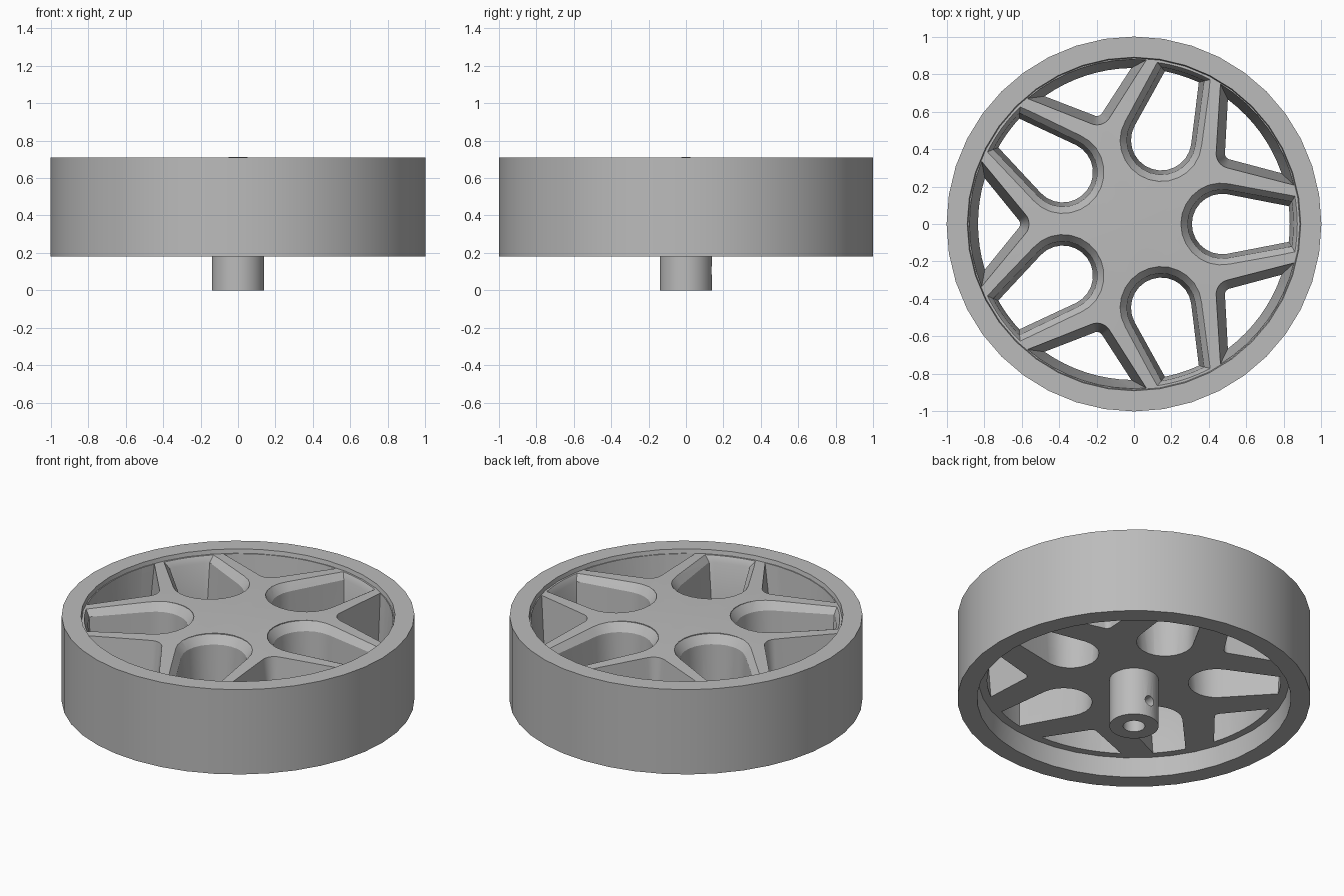
import bpy, bmesh
from math import sin, cos, pi, radians

if "Cube" in bpy.data.objects:
    bpy.data.objects.remove(bpy.data.objects["Cube"])

grey = bpy.data.materials.new("plain_grey")
grey.use_nodes = True
COLOUR = (0.5, 0.5, 0.5, 1)
grey.diffuse_color = COLOUR
grey.node_tree.nodes["Principled BSDF"].inputs["Base Color"].default_value = COLOUR


def finish(bm, name):
    bmesh.ops.recalc_face_normals(bm, faces=bm.faces)
    mesh = bpy.data.meshes.new(name)
    bm.to_mesh(mesh)
    bm.free()
    mesh.materials.append(grey)
    obj = bpy.data.objects.new(name, mesh)
    bpy.context.collection.objects.link(obj)
    return obj


def lathe(name, profile, steps):
    """Spin a closed (radius, height) profile about the z axis."""
    bm = bmesh.new()
    verts = [bm.verts.new((r, 0, z)) for r, z in profile]
    edges = [bm.edges.new((a, b)) for a, b in zip(verts, verts[1:])]
    if profile[0][0] > 0:
        edges.append(bm.edges.new((verts[-1], verts[0])))
    bmesh.ops.spin(bm, geom=verts + edges, cent=(0, 0, 0), axis=(0, 0, 1),
                   angle=2 * pi, steps=steps, use_merge=True)
    bmesh.ops.remove_doubles(bm, verts=bm.verts, dist=0.0005)
    return finish(bm, name)


def arc(cx, radius, start, end, steps):
    angles = [radians(start + (end - start) * i / steps) for i in range(steps + 1)]
    return [(cx + radius * cos(a), radius * sin(a)) for a in angles]


def pocket_outline(shape, t):
    """Rounded inner tip joined to a rim arc; t runs from top (0) to bottom (1)."""
    centre, side, tip_r, rim_r, half = shape
    mix = lambda pair: pair[0] + (pair[1] - pair[0]) * t
    h = mix(half)
    return (arc(centre, mix(tip_r), side, 360 - side, 14)
            + arc(0, mix(rim_r), -h, h, 8))


def add_pocket(bm, shape, levels, turn):
    rings = []
    for z, t in levels:
        rings.append([bm.verts.new((x * cos(turn) - y * sin(turn),
                                    x * sin(turn) + y * cos(turn), z))
                      for x, y in pocket_outline(shape, t)])
    for low, high in zip(rings, rings[1:]):
        for i in range(len(low)):
            bm.faces.new((low[i - 1], low[i], high[i], high[i - 1]))
    bm.faces.new(rings[0])
    bm.faces.new(rings[-1])


def cut(obj, cutter):
    mod = obj.modifiers.new("cut", "BOOLEAN")
    mod.operation = "DIFFERENCE"
    mod.solver = "EXACT"
    mod.object = cutter
    bpy.context.view_layer.objects.active = obj
    bpy.ops.object.modifier_apply(modifier=mod.name)
    bpy.data.objects.remove(cutter)


# Rim and shallow domed spoke disc in one turned solid
wheel = lathe("wheel_rim_and_spokes", [
    (0, 0.30), (0.88, 0.30), (0.89, 0.18), (1, 0.18), (1, 0.71),
    (0.89, 0.71), (0.885, 0.685), (0.45, 0.70), (0, 0.712)], 40)

# Five round-tipped pockets alternating with five wedge pockets
round_shape = (0.47, 80, (0.22, 0.16), (0.88, 0.83), (10.5, 6.5))
wedge_shape = (0.64, 140, (0.08, 0.03), (0.88, 0.83), (22.5, 16.7))
bm = bmesh.new()
for k in range(5):
    turn = 2 * pi * k / 5
    add_pocket(bm, round_shape, [(0.28, 1), (0.65, 0.6), (0.70, 0), (0.76, 0)], turn)
    add_pocket(bm, wedge_shape, [(0.28, 1), (0.70, 0), (0.76, 0)], turn + pi / 5)
cut(wheel, finish(bm, "pocket_cutter"))

# Bored axle hub with a set-screw hole at the back
hub = lathe("axle_hub", [(0.062, 0), (0.14, 0), (0.14, 0.305), (0.062, 0.305)], 32)
bpy.ops.mesh.primitive_cylinder_add(vertices=16, radius=0.032, depth=0.2,
                                    location=(0, 0.12, 0.105),
                                    rotation=(pi / 2, 0, 0))
cut(hub, bpy.context.object)

# Smooth round walls, crisp edges
for obj in (wheel, hub):
    bpy.ops.object.select_all(action="DESELECT")
    obj.select_set(True)
    bpy.context.view_layer.objects.active = obj
    bpy.ops.object.shade_smooth_by_angle(angle=radians(30))
